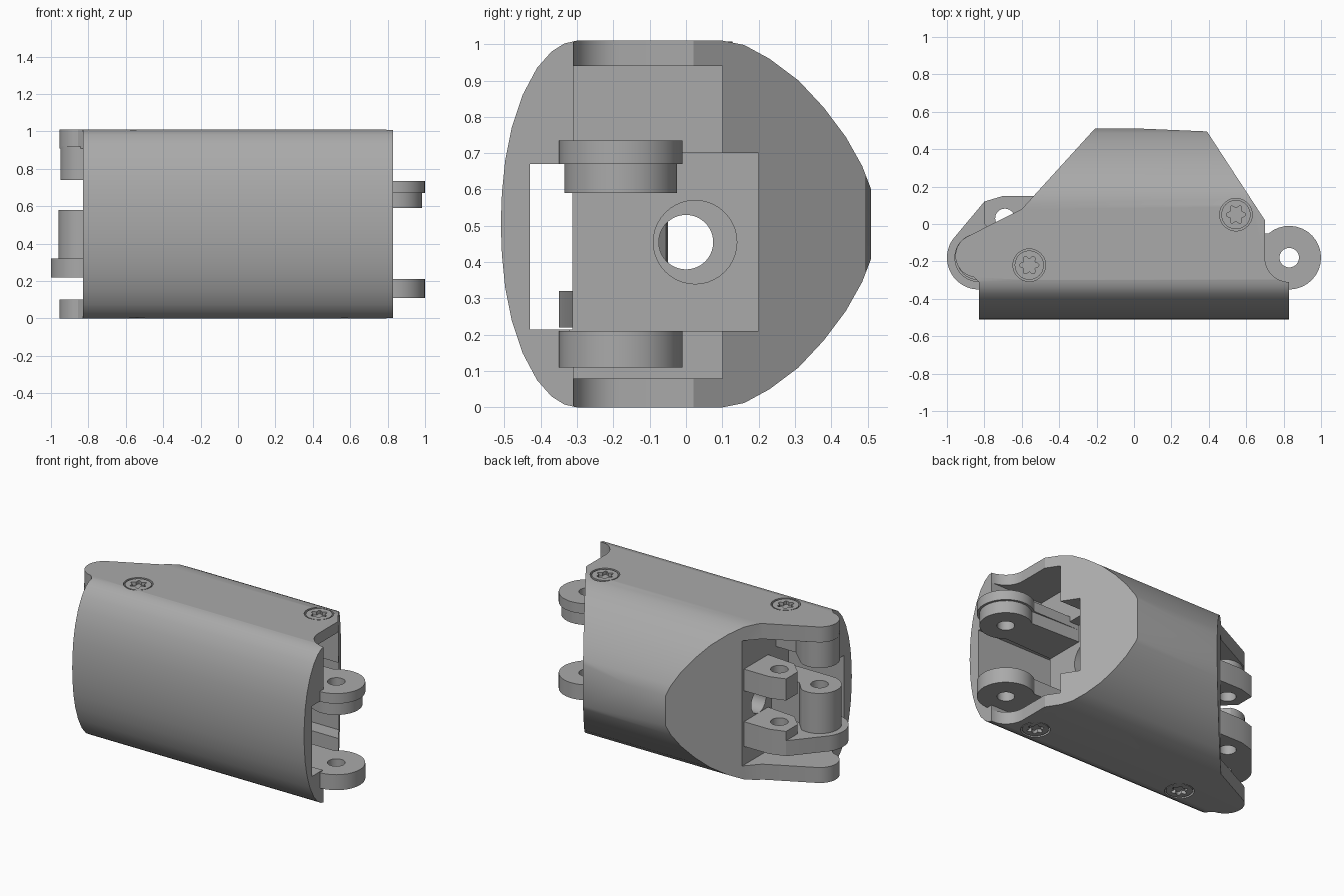
import bpy, bmesh
from math import sin, cos, radians, pi

cube = bpy.data.objects.get("Cube")
if cube:
    bpy.data.objects.remove(cube)

grey = bpy.data.materials.new("plain_grey")
grey.use_nodes = True
grey.diffuse_color = (0.4, 0.4, 0.4, 1)
grey.node_tree.nodes["Principled BSDF"].inputs["Base Color"].default_value = (0.4, 0.4, 0.4, 1)


def prism(name, pts, lo, hi, axis="z"):
    """Extrude an outline: (x, y) along z, or (y, z) along x."""
    bm = bmesh.new()
    place = (lambda p, h: (p[0], p[1], h)) if axis == "z" else (lambda p, h: (h, p[0], p[1]))
    face = bm.faces.new([bm.verts.new(place(p, lo)) for p in pts])
    ext = bmesh.ops.extrude_face_region(bm, geom=[face])
    step = (0, 0, hi - lo) if axis == "z" else (hi - lo, 0, 0)
    bmesh.ops.translate(bm, vec=step, verts=[v for v in ext["geom"] if isinstance(v, bmesh.types.BMVert)])
    bmesh.ops.recalc_face_normals(bm, faces=bm.faces)
    mesh = bpy.data.meshes.new(name)
    bm.to_mesh(mesh)
    bm.free()
    mesh.materials.append(grey)
    ob = bpy.data.objects.new(name, mesh)
    bpy.context.collection.objects.link(ob)
    return ob


def box(name, x, y, z):
    return prism(name, [(x[0], y[0]), (x[1], y[0]), (x[1], y[1]), (x[0], y[1])], *z)


def arc(c, r, a0, a1, n=24):
    angles = [radians(a0 + (a1 - a0) * i / n) for i in range(n + 1)]
    return [(c[0] + r * cos(a), c[1] + r * sin(a)) for a in angles]


def disc(name, c, r, lo, hi, axis="z"):
    return prism(name, arc(c, r, 0, 360, 40)[:-1], lo, hi, axis)


def carve(ob, cutters, mode="DIFFERENCE"):
    """Apply boolean cutters in order, then discard them."""
    for c in cutters:
        c.hide_render = True
        m = ob.modifiers.new("cut", "BOOLEAN")
        m.operation, m.object, m.solver = mode, c, "EXACT"
    bpy.context.view_layer.update()
    dg = bpy.context.evaluated_depsgraph_get()
    mesh = bpy.data.meshes.new_from_object(ob.evaluated_get(dg))
    ob.modifiers.clear()
    ob.data = mesh
    for c in cutters:
        bpy.data.objects.remove(c)


HINGE_R, HINGE_L = (0.83, -0.18), (-0.83, -0.18)
TENDON = (-0.69, 0.03)
H = 1.01

# Shell: rounded cross-section along x, trimmed by the plan outline
half = [(-0.51, 0.505), (-0.507, 0.42), (-0.498, 0.33), (-0.48, 0.24), (-0.45, 0.15),
        (-0.41, 0.075), (-0.37, 0.03), (-0.335, 0.008), (-0.30, 0), (0.10, 0),
        (0.16, 0.012), (0.23, 0.05), (0.31, 0.11), (0.38, 0.185), (0.44, 0.265),
        (0.485, 0.345), (0.51, 0.41)]
section = half + [(y, H - z) for y, z in reversed(half[1:])]
shell = prism("shell", section, -1.1, 1.1, "x")
plan = ([(-0.83, -0.55), (0.83, -0.55)] + arc(HINGE_R, 0.13, 270, 180, 12)
        + [(0.70, 0.02), (0.39, 0.495), (-0.20, 0.52), (-0.60, 0.08)]
        + arc((-0.84, -0.17), 0.115, 118, 262, 12) + [(-0.83, -0.31)])
carve(shell, [prism("plan_trim", plan, -0.1, 1.1)], "INTERSECT")

# Pockets at both ends and the channels joining them
carve(shell, [
    box("right_pocket", (0.45, 1.1), (-0.31, 0.10), (0.08, 0.94)),
    box("right_deep_pocket", (0.38, 1.1), (-0.32, 0.20), (0.21, 0.70)),
    box("left_pocket", (-1.1, -0.52), (-0.315, 0.30), (0.10, 0.91)),
    box("front_channel", (-1.1, 1.1), (-0.43, -0.312), (0.215, 0.67)),
    disc("tendon_channel", (0, 0.455), 0.075, -0.8, 0.8, "x"),
    disc("tendon_mouth", (0.025, 0.455), 0.115, 0.2, 0.6, "x"),
])


def screw(name, x, y, top):
    """Sunken round head with a six-lobed socket."""
    s = 1 if top else -1
    z = H if top else 0
    span = lambda a, b: sorted((z + s * a, z + s * b))
    carve(shell, [disc("counterbore", (x, y), 0.087, *span(-0.03, 0.05))])
    head = disc(name, (x, y), 0.078, *span(-0.035, -0.003))
    star = []
    for i in range(48):
        t = 2 * pi * i / 48
        r = 0.043 + 0.009 * cos(6 * t)
        star.append((x + r * cos(t), y + r * sin(t)))
    carve(head, [prism("socket", star, *span(-0.025, 0.05))])
    return head


parts = [shell,
         screw("upper_right_screw", 0.545, 0.05, True),
         screw("upper_left_screw", -0.56, -0.22, True),
         screw("lower_right_screw", 0.57, -0.22, False),
         screw("lower_left_screw", -0.54, -0.23, False)]


def drilled(name, pts, lo, hi, holes):
    ob = prism(name, pts, lo, hi)
    carve(ob, [disc("bore", c, 0.052, lo - 0.1, hi + 0.1) for c in holes])
    parts.append(ob)


# Right hinge lugs
def right_lug(r):
    return arc(HINGE_R, r, -130, 130) + [(0.36, -0.05), (0.36, -0.31)]


drilled("lower_right_lug", right_lug(0.17), 0.11, 0.21, [HINGE_R])
drilled("upper_right_lug", right_lug(0.17), 0.67, 0.735, [HINGE_R])
drilled("upper_right_lug_step", right_lug(0.155), 0.59, 0.67, [HINGE_R])

# Left hinge: wide lower plate, barrel, tendon guides and upper boss
plate = (arc(HINGE_L, 0.17, 145, 290) + [(-0.48, -0.31), (-0.48, 0.15),
         (-0.70, 0.15), (-0.80, 0.12)])
drilled("left_lower_plate", plate, 0.22, 0.32, [HINGE_L, TENDON])
barrel = arc(HINGE_L, 0.13, 70, 270) + [(-0.48, -0.31), (-0.48, -0.13), (-0.72, -0.13)]
drilled("left_barrel", barrel, 0.32, 0.58, [HINGE_L])
guide = [(-0.48, -0.10), (-0.48, 0.15), (-0.70, 0.15), (-0.80, 0.12), (-0.80, 0.0), (-0.72, -0.08)]
drilled("lower_tendon_guide", guide, 0.32, 0.38, [TENDON])
drilled("upper_tendon_guide", guide, 0.58, 0.72, [TENDON])
boss = arc(HINGE_L, 0.12, 60, 270) + [(-0.48, -0.30), (-0.48, -0.18), (-0.66, -0.18)]
drilled("left_upper_boss", boss, 0.74, 0.92, [HINGE_L])

# Smooth the curved walls, keep edges crisp
bpy.ops.object.select_all(action="DESELECT")
for ob in parts:
    ob.select_set(True)
bpy.context.view_layer.objects.active = shell
bpy.ops.object.shade_smooth_by_angle(angle=radians(25))
